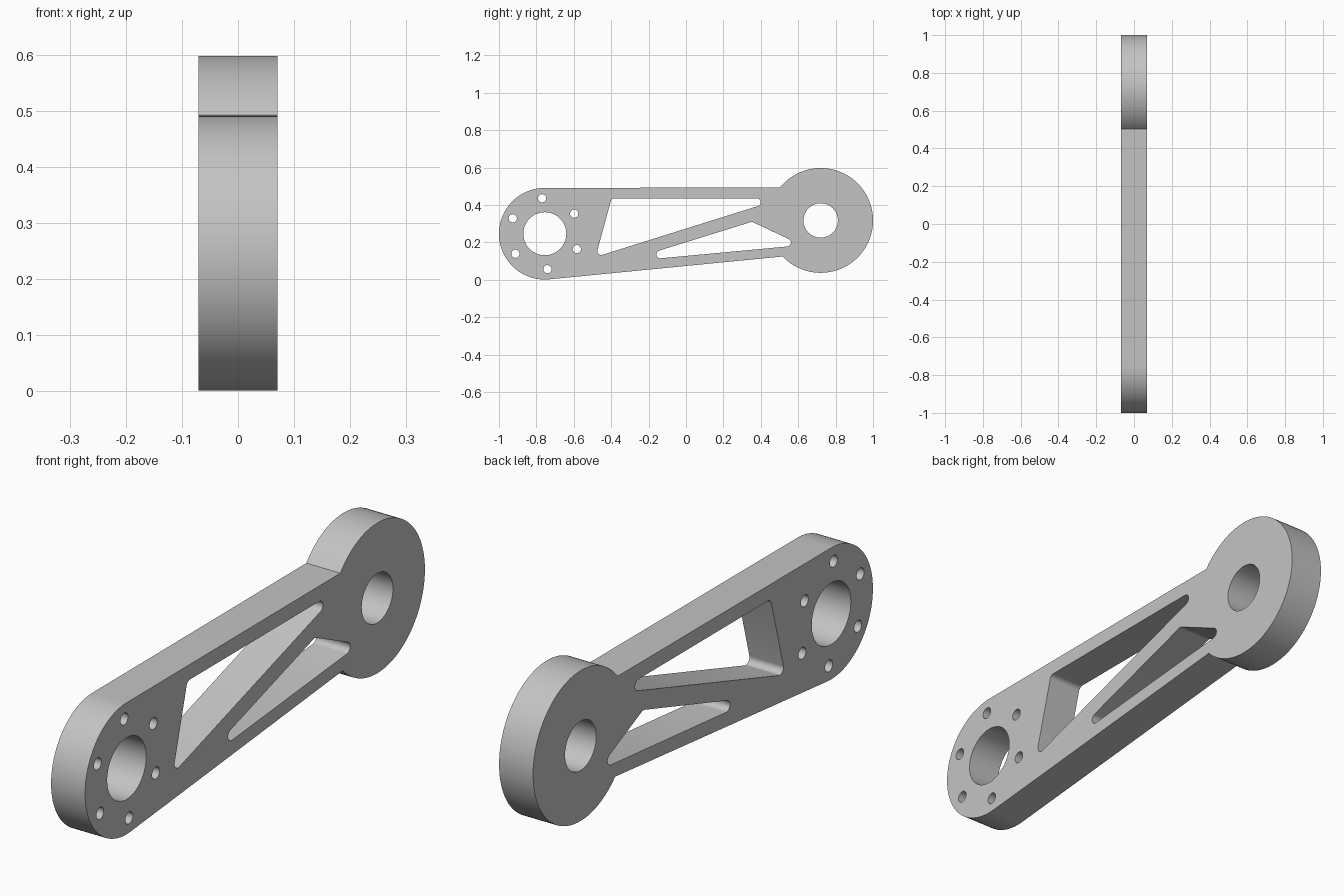
import bpy
import bmesh
from math import radians, cos, sin, tan, asin, degrees, hypot, atan2
from mathutils import Matrix, Vector

cube = bpy.data.objects.get("Cube")
if cube:
    bpy.data.objects.remove(cube)

HALF_WIDTH = 0.07
FILLET = 0.021
HUB, HUB_R = Vector((-0.755, 0.246)), 0.245      # large motor end
DISC, DISC_R = Vector((0.72, 0.317)), 0.28       # round output end


def arc(centre, radius, start, end, steps):
    """Points along an arc, angles in degrees."""
    angles = [radians(start + (end - start) * i / steps) for i in range(steps + 1)]
    return [centre + radius * Vector((cos(a), sin(a))) for a in angles]


def circle(centre, radius, steps):
    return arc(centre, radius, 0, 360, steps)[:-1]


def rounded(corners, radius, steps=8):
    """Polygon with every corner replaced by a tangent arc."""
    points = []
    for i, corner in enumerate(corners):
        p = Vector(corner)
        u = (Vector(corners[i - 1]) - p).normalized()
        v = (Vector(corners[(i + 1) % len(corners)]) - p).normalized()
        half = u.angle(v) / 2
        centre = p + (u + v).normalized() * radius / sin(half)
        a = p + u * radius / tan(half) - centre
        b = p + v * radius / tan(half) - centre
        start = atan2(a.y, a.x)
        sweep = atan2(a.x * b.y - a.y * b.x, a.dot(b))
        points += arc(centre, radius, degrees(start), degrees(start + sweep), steps)
    return points


# Outer outline: disc arc, straight top edge, hub arc, sloping bottom edge
top_angle = 180 - degrees(asin((0.493 - DISC.y) / DISC_R))
bottom_angle = 223.5
outline = arc(DISC, DISC_R, bottom_angle - 360, top_angle, 72)
outline += arc(HUB, HUB_R, 90, 275.6, 56)

# Bores and the ring of bolt holes
holes = [circle(HUB, 0.115, 56), circle(DISC, 0.092, 48)]
for i in range(6):
    a = radians(34.3 + 60 * i)
    holes.append(circle(HUB + 0.19 * Vector((cos(a), sin(a))), 0.022, 24))

# Triangular lightening pockets
holes.append(rounded([(-0.398, 0.435), (-0.483, 0.122), (0.516, 0.435)], FILLET))
holes.append(rounded([(-0.336, 0.096), (0.6185, 0.185), (0.3525, 0.31)], FILLET))

# Filled and extruded profile
curve = bpy.data.curves.new("arm_profile", "CURVE")
curve.dimensions = "2D"
curve.fill_mode = "BOTH"
curve.extrude = HALF_WIDTH
for loop in [outline] + holes:
    spline = curve.splines.new("POLY")
    spline.points.add(len(loop) - 1)
    for point, co in zip(spline.points, loop):
        point.co = (co.x, co.y, 0, 1)
    spline.use_cyclic_u = True
profile = bpy.data.objects.new("arm_profile", curve)
bpy.context.collection.objects.link(profile)
bpy.context.view_layer.update()
depsgraph = bpy.context.evaluated_depsgraph_get()
mesh = bpy.data.meshes.new_from_object(profile.evaluated_get(depsgraph))
bpy.data.objects.remove(profile)

# Stand the profile upright: its plane becomes y-z, its thickness x
mesh.transform(Matrix(((0, 0, 1, 0), (1, 0, 0, 0), (0, 1, 0, 0), (0, 0, 0, 1))))
bm = bmesh.new()
bm.from_mesh(mesh)
bmesh.ops.remove_doubles(bm, verts=bm.verts, dist=0.0001)
bmesh.ops.recalc_face_normals(bm, faces=bm.faces)
bm.to_mesh(mesh)
bm.free()

arm = bpy.data.objects.new("link_arm", mesh)
bpy.context.collection.objects.link(arm)

# Plain grey finish
grey = bpy.data.materials.new("plain_grey")
grey.use_nodes = True
colour = (0.55, 0.55, 0.55, 1)
grey.diffuse_color = colour
grey.node_tree.nodes["Principled BSDF"].inputs["Base Color"].default_value = colour
mesh.materials.clear()
mesh.materials.append(grey)

bpy.ops.object.select_all(action="DESELECT")
arm.select_set(True)
bpy.context.view_layer.objects.active = arm
bpy.ops.object.shade_smooth_by_angle(angle=radians(30))
